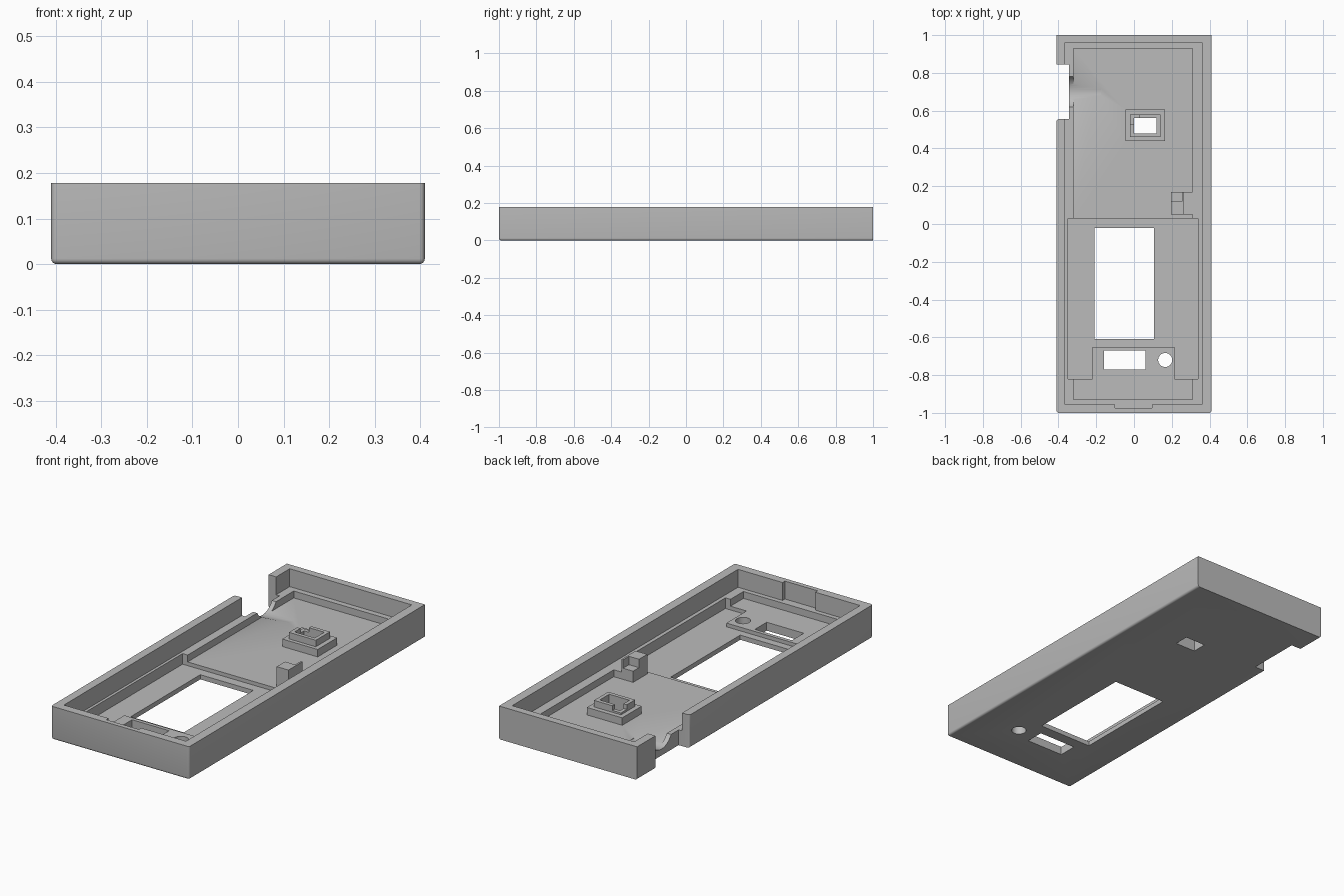
import bpy, bmesh, math
from mathutils import Vector

if "Cube" in bpy.data.objects:
    bpy.data.objects.remove(bpy.data.objects["Cube"], do_unlink=True)

grey = bpy.data.materials.new("light_grey_plastic")
grey.use_nodes = True
COLOUR = (0.5, 0.5, 0.5, 1)
grey.diffuse_color = COLOUR
grey.node_tree.nodes["Principled BSDF"].inputs["Base Color"].default_value = COLOUR

TOP, LEDGE, FLOOR, POCKET = 0.178, 0.082, 0.045, 0.025


def prism(name, outline, z0, z1):
    """Extrude a flat outline from z0 to z1."""
    bm = bmesh.new()
    face = bm.faces.new([bm.verts.new((x, y, z0)) for x, y in outline])
    up = bmesh.ops.extrude_face_region(bm, geom=[face])["geom"]
    bmesh.ops.translate(bm, vec=(0, 0, z1 - z0),
                        verts=[g for g in up if isinstance(g, bmesh.types.BMVert)])
    bmesh.ops.recalc_face_normals(bm, faces=bm.faces)
    return finish(name, bm)


def finish(name, bm):
    mesh = bpy.data.meshes.new(name)
    bm.to_mesh(mesh)
    bm.free()
    mesh.materials.append(grey)
    ob = bpy.data.objects.new(name, mesh)
    bpy.context.collection.objects.link(ob)
    return ob


def box(name, x0, x1, y0, y1, z0, z1):
    return prism(name, [(x0, y0), (x1, y0), (x1, y1), (x0, y1)], z0, z1)


def cylinder(name, radius, depth, location, rotation=(0, 0, 0)):
    bpy.ops.mesh.primitive_cylinder_add(vertices=48, radius=radius, depth=depth,
                                        location=location, rotation=rotation)
    ob = bpy.context.object
    ob.name = name
    ob.data.materials.append(grey)
    return ob


def combine(ob, other, operation="DIFFERENCE"):
    """Apply a boolean and discard the helper."""
    other.hide_render = True
    mod = ob.modifiers.new("cut", "BOOLEAN")
    mod.operation, mod.solver, mod.object = operation, "EXACT", other
    bpy.context.view_layer.objects.active = ob
    bpy.ops.object.modifier_apply(modifier=mod.name)
    bpy.data.objects.remove(other, do_unlink=True)


# Case body: outline with the cable notch in one long side
case = prism("case_shell", [(-0.41, -1), (0.41, -1), (0.41, 1), (-0.41, 1),
                            (-0.41, 0.845), (-0.345, 0.845),
                            (-0.345, 0.555), (-0.41, 0.555)], 0, TOP)

# Round the front corners, the notch corner and the lower rim
bm = bmesh.new()
bm.from_mesh(case.data)
rounded = []
for e in bm.edges:
    a, b = (v.co for v in e.verts)
    mid = (a + b) / 2
    upright = abs(a.z - b.z) > 0.1
    if upright and (mid.y < -0.9 or (mid.x < -0.4 and mid.y < 0.6)):
        rounded.append(e)
    elif not upright and mid.z < 0.01 and (abs(mid.x) > 0.4 or mid.y < -0.9):
        rounded.append(e)
bmesh.ops.bevel(bm, geom=rounded, offset=0.012, segments=4, profile=0.5, affect="EDGES")
bm.to_mesh(case.data)
bm.free()

# Stepped interior: lip, inner floor, front latch recess
combine(case, box("lip_cut", -0.365, 0.36, -0.955, 0.96, LEDGE, 0.3))
combine(case, box("floor_cut", -0.32, 0.31, -0.93, 0.93, FLOOR, 0.3))
combine(case, box("latch_cut", -0.10, 0.095, -0.975, -0.93, LEDGE, 0.3))

# Screen pocket, leaving the raised button plate at the front
combine(case, prism("pocket_cut", [(-0.35, -0.82), (-0.22, -0.82), (-0.22, -0.65),
                                   (0.215, -0.65), (0.215, -0.82), (0.34, -0.82),
                                   (0.34, 0.03), (-0.35, 0.03)], POCKET, 0.3))

# Stepped pedestal around the small opening
pedestal = box("pedestal", -0.045, 0.165, 0.44, 0.605, 0.03, 0.085)
collar = box("collar", -0.02, 0.14, 0.46, 0.58, 0.06, 0.12)
combine(collar, box("collar_corner_cut", -0.03, 0.03, 0.53, 0.6, 0.095, 0.2))
combine(pedestal, collar, "UNION")
combine(case, pedestal, "UNION")

# Board clip standing against the side ledge
clip = box("clip", 0.195, 0.265, 0.05, 0.17, 0.03, 0.15)
combine(clip, box("clip_step_cut", 0.18, 0.255, 0.12, 0.18, 0.105, 0.2))
combine(case, clip, "UNION")
combine(case, box("clip_foot", 0.255, 0.33, 0.05, 0.17, 0.03, LEDGE), "UNION")

# Openings through the floor
combine(case, box("window_cut", -0.21, 0.105, -0.61, -0.02, -0.1, 0.3))
combine(case, box("slot_cut", -0.16, 0.06, -0.77, -0.67, -0.1, 0.3))
combine(case, box("small_opening_cut", 0, 0.12, 0.48, 0.56, -0.1, 0.3))
combine(case, cylinder("round_hole_cut", 0.037, 0.5, (0.165, -0.72, 0)))

# Sloping cable trough through the ledge beside the notch
combine(case, cylinder("trough_cut", 0.092, 0.3, (-0.33, 0.70, 0.127),
                       (0, math.radians(87), 0)))

bpy.ops.object.select_all(action="DESELECT")
case.select_set(True)
bpy.context.view_layer.objects.active = case
bpy.ops.object.shade_smooth_by_angle(angle=math.radians(30))
